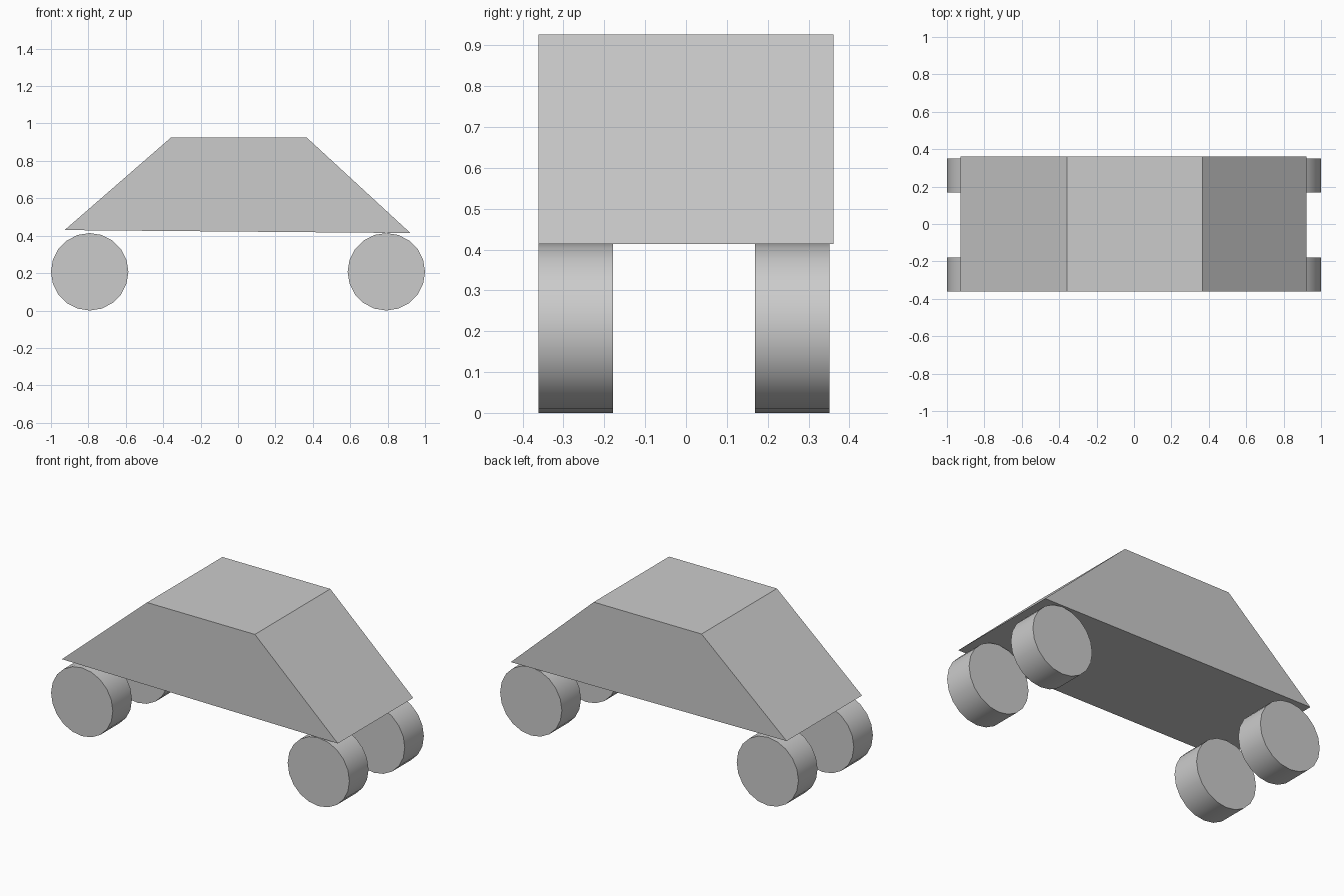
import bpy, bmesh
from math import radians

if "Cube" in bpy.data.objects:
    bpy.data.objects.remove(bpy.data.objects["Cube"])


def prism(name, profile, y0, y1):
    """Extrude an x-z profile from y0 to y1."""
    bm = bmesh.new()
    face = bm.faces.new([bm.verts.new((x, y0, z)) for x, z in profile])
    ext = bmesh.ops.extrude_face_region(bm, geom=[face])
    verts = [v for v in ext["geom"] if isinstance(v, bmesh.types.BMVert)]
    bmesh.ops.translate(bm, verts=verts, vec=(0, y1 - y0, 0))
    bmesh.ops.recalc_face_normals(bm, faces=bm.faces)
    mesh = bpy.data.meshes.new(name)
    bm.to_mesh(mesh)
    bm.free()
    obj = bpy.data.objects.new(name, mesh)
    bpy.context.collection.objects.link(obj)
    return obj


def wheel(name, x, y):
    bpy.ops.mesh.primitive_cylinder_add(
        vertices=20, radius=0.207, depth=0.183,
        location=(x, y, 0.207), rotation=(radians(90), 0, 0))
    bpy.context.object.name = name
    bpy.ops.object.shade_smooth_by_angle(angle=radians(30))


# Wedge-ended body, its underside sloping slightly down to the right
prism("car_body", [(-0.927, 0.430), (0.922, 0.414), (0.366, 0.926), (-0.357, 0.926)],
      -0.361, 0.361)

# Four wheels
for side, x in (("left", -0.793), ("right", 0.793)):
    for end, y in (("front", -0.27), ("back", 0.26)):
        wheel(f"{end}_{side}_wheel", x, y)
